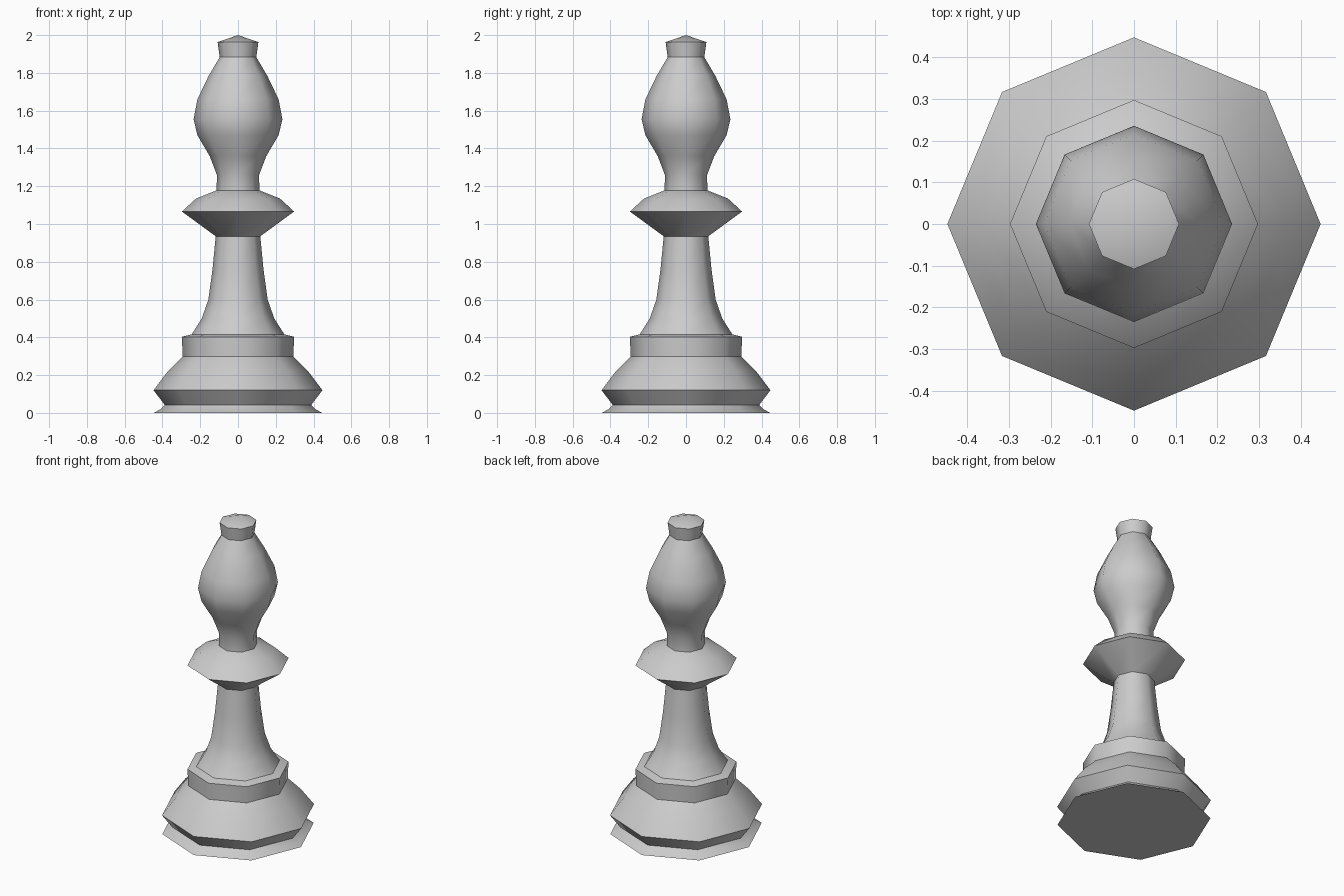
import bpy, bmesh, math

if "Cube" in bpy.data.objects:
    bpy.data.objects.remove(bpy.data.objects["Cube"])

SIDES = 8


def lathe(name, profile, angle=47):
    """Turn a (radius, height) profile around z into an eight-sided part."""
    bm = bmesh.new()
    rings = []
    for r, z in profile:
        if r == 0:
            rings.append([bm.verts.new((0, 0, z))] * SIDES)
        else:
            rings.append([bm.verts.new((r * math.cos(a), r * math.sin(a), z))
                          for a in (2 * math.pi * i / SIDES for i in range(SIDES))])
    for low, high in zip(rings, rings[1:]):
        for i in range(SIDES):
            j = (i + 1) % SIDES
            quad = (low[i], low[j], high[j], high[i])
            bm.faces.new(list(dict.fromkeys(quad)))
    mesh = bpy.data.meshes.new(name)
    bm.to_mesh(mesh)
    bm.free()
    obj = bpy.data.objects.new(name, mesh)
    bpy.context.collection.objects.link(obj)
    bpy.ops.object.select_all(action='DESELECT')
    obj.select_set(True)
    bpy.context.view_layer.objects.active = obj
    bpy.ops.object.shade_smooth_by_angle(angle=math.radians(angle))
    return obj


# Foot with closed underside, waist and bulging skirt
lathe("base", [(0, 0), (0.445, 0), (0.41, 0.02), (0.388, 0.042),
               (0.447, 0.12), (0.37, 0.222), (0.293, 0.298)])
# Straight band above the base
lathe("base_ring", [(0.293, 0.298), (0.297, 0.403), (0.245, 0.416)])
# Flared stem
lathe("stem", [(0.245, 0.416), (0.192, 0.50), (0.157, 0.60),
               (0.135, 0.76), (0.118, 0.935)])
# Wide collar
lathe("collar", [(0.118, 0.935), (0.297, 1.066), (0.222, 1.135), (0.113, 1.178)])
# Neck and teardrop head
lathe("head", [(0.113, 1.178), (0.112, 1.26), (0.15, 1.36), (0.215, 1.47),
               (0.235, 1.555), (0.215, 1.66), (0.155, 1.785), (0.097, 1.883)])
# Small cap on top
lathe("finial", [(0.097, 1.883), (0.108, 1.963), (0, 2.0)])
